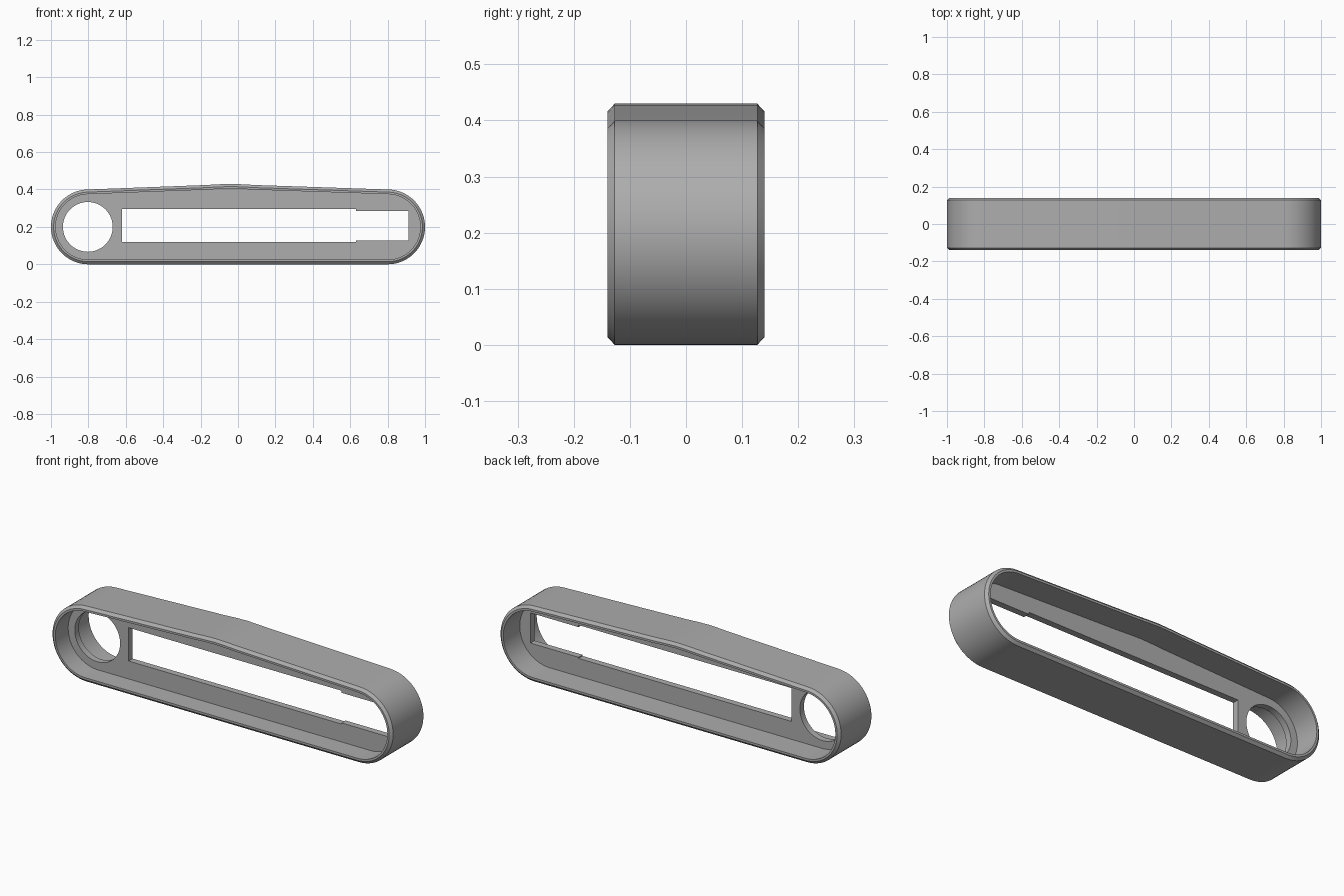
import bpy, bmesh, math

cube = bpy.data.objects.get("Cube")
if cube:
    bpy.data.objects.remove(cube)

grey = bpy.data.materials.new("plain grey")
grey.use_nodes = True
grey.diffuse_color = (0.42, 0.42, 0.42, 1)
grey.node_tree.nodes["Principled BSDF"].inputs["Base Color"].default_value = (0.42, 0.42, 0.42, 1)

MID, REACH, RADIUS = 0.2, 0.8, 0.2


def arc(cx, cz, r, a0, a1, n):
    angles = [math.radians(a0 + (a1 - a0) * i / n) for i in range(n + 1)]
    return [(cx + r * math.cos(a), cz + r * math.sin(a)) for a in angles]


def outline(inset):
    """Rounded bar with a shallow crown on top, shrunk by inset."""
    r = RADIUS - inset
    pts = arc(REACH, MID, r, -90, 88, 32)
    crown = [(0.09, 0.424), (0.03, 0.4275), (-0.04, 0.43), (-0.11, 0.4275), (-0.17, 0.424)]
    pts += [(x, z - inset) for x, z in crown]
    return pts + arc(-REACH, MID, r, 92, 270, 32)


def finish(obj):
    obj.data.materials.clear()
    obj.data.materials.append(grey)
    bpy.ops.object.select_all(action="DESELECT")
    obj.select_set(True)
    bpy.context.view_layer.objects.active = obj
    bpy.ops.object.shade_smooth_by_angle(angle=math.radians(25))


# Outer band: wall section (inset, y) swept round the outline
section = [(0, -0.127), (0, 0.127), (0.014, 0.14), (0.025, 0.14), (0.025, -0.14), (0.014, -0.14)]
bm = bmesh.new()
rings = [[bm.verts.new((x, y, z)) for x, z in outline(d)] for d, y in section]
for k, ring in enumerate(rings):
    after = rings[(k + 1) % len(rings)]
    for i in range(len(ring)):
        j = (i + 1) % len(ring)
        bm.faces.new((ring[i], ring[j], after[j], after[i]))
bmesh.ops.recalc_face_normals(bm, faces=bm.faces)
mesh = bpy.data.meshes.new("outer_band")
bm.to_mesh(mesh)
bm.free()
band = bpy.data.objects.new("outer_band", mesh)
bpy.context.collection.objects.link(band)
finish(band)

# Middle web: filled outline with a round hole and a stepped slot
hole = arc(-0.803, MID, 0.133, 0, 360, 64)[:-1]
slot = [(-0.62, 0.12), (0.63, 0.12), (0.63, 0.126), (0.912, 0.126),
        (0.912, 0.286), (0.63, 0.286), (0.63, 0.297), (-0.62, 0.297)]
curve = bpy.data.curves.new("web_profile", "CURVE")
curve.dimensions = "2D"
curve.fill_mode = "BOTH"
curve.extrude = 0.017
for loop in (outline(0.02), hole, slot):
    spline = curve.splines.new("POLY")
    spline.points.add(len(loop) - 1)
    for point, (x, z) in zip(spline.points, loop):
        point.co = (x, z, 0, 1)
    spline.use_cyclic_u = True
profile = bpy.data.objects.new("web_profile", curve)
bpy.context.collection.objects.link(profile)
bpy.context.view_layer.update()
web_mesh = bpy.data.meshes.new_from_object(profile.evaluated_get(bpy.context.evaluated_depsgraph_get()))
bpy.data.objects.remove(profile)

# Weld and stand the web upright
bm = bmesh.new()
bm.from_mesh(web_mesh)
bmesh.ops.remove_doubles(bm, verts=bm.verts, dist=0.0001)
for v in bm.verts:
    x, z, depth = v.co
    v.co = (x, -depth - 0.015, z)
bmesh.ops.recalc_face_normals(bm, faces=bm.faces)
bm.to_mesh(web_mesh)
bm.free()
web = bpy.data.objects.new("middle_web", web_mesh)
bpy.context.collection.objects.link(web)
finish(web)
